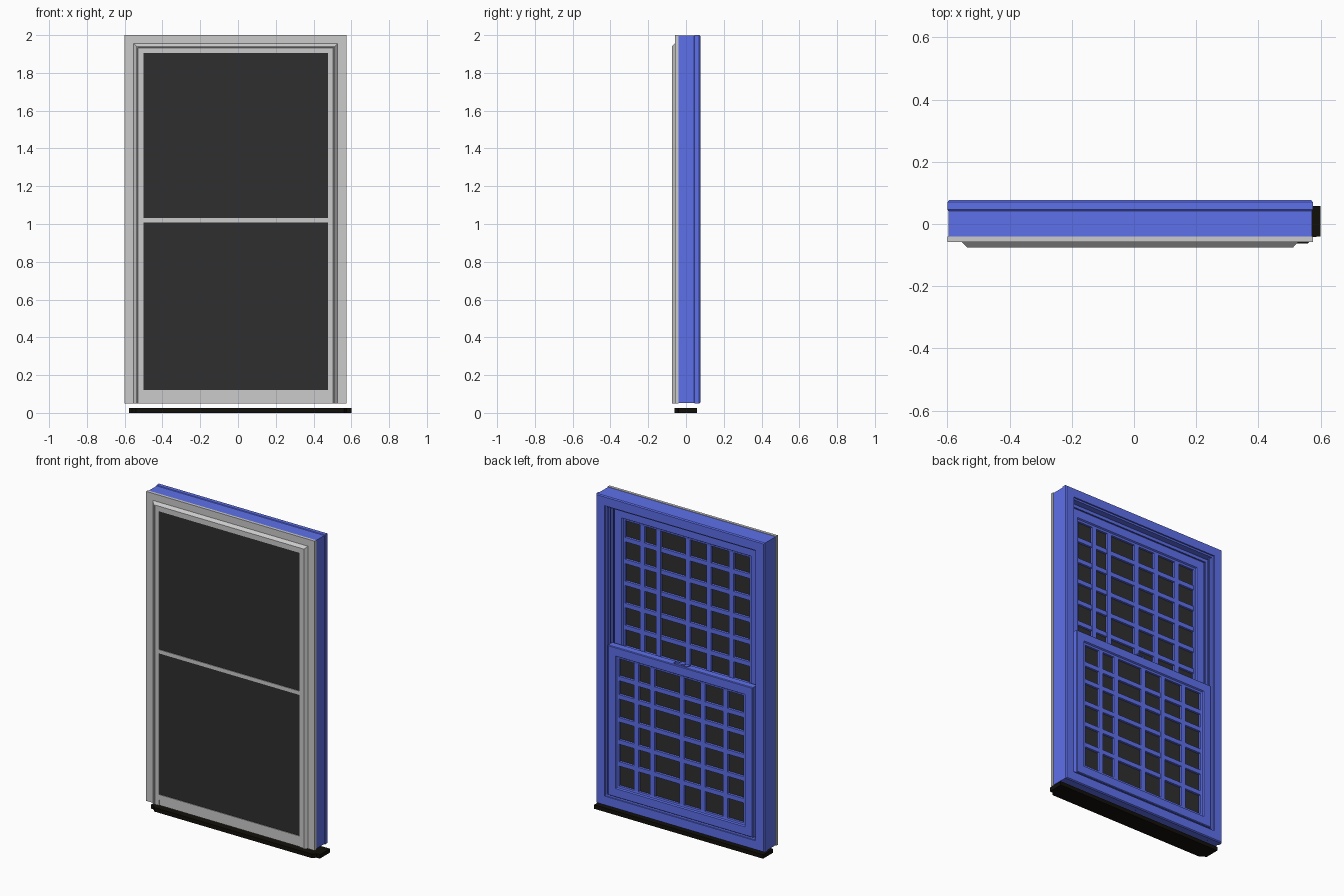
import bpy, bmesh

if "Cube" in bpy.data.objects:
    bpy.data.objects.remove(bpy.data.objects["Cube"])

CX = -0.0125          # window centre line
HW = 0.5875           # half width of the whole frame


def mat(name, col):
    m = bpy.data.materials.new(name)
    m.diffuse_color = (*col, 1)
    m.use_nodes = True
    m.node_tree.nodes["Principled BSDF"].inputs["Base Color"].default_value = m.diffuse_color
    return m


BLUE = mat("blue_paint", (0.11, 0.16, 0.82))
DARK = mat("dark_glass", (0.028, 0.028, 0.028))
BLACK = mat("black_sill", (0.006, 0.005, 0.003))


def finish(name, bm, material=None):
    bmesh.ops.recalc_face_normals(bm, faces=bm.faces)
    me = bpy.data.meshes.new(name)
    bm.to_mesh(me)
    bm.free()
    ob = bpy.data.objects.new(name, me)
    bpy.context.collection.objects.link(ob)
    if material:
        me.materials.append(material)
    return ob


def ring(name, half, z0, z1, profile, material=None, open_bottom=False):
    """Mitred rectangular frame: profile = closed list of (inset, y)."""
    bm = bmesh.new()
    loops = []
    for d, y in profile:
        zb = z0 if open_bottom else z0 + d
        loops.append([bm.verts.new(p) for p in (
            (CX - half + d, y, zb), (CX - half + d, y, z1 - d),
            (CX + half - d, y, z1 - d), (CX + half - d, y, zb))])
    n = len(loops)
    for i in range(n):
        a, b = loops[i], loops[(i + 1) % n]
        for k in range(3 if open_bottom else 4):
            m = (k + 1) % 4
            bm.faces.new((a[k], a[m], b[m], b[k]))
    if open_bottom:
        bm.faces.new([l[0] for l in loops])
        bm.faces.new([l[3] for l in loops])
    return finish(name, bm, material)


def add_box(bm, x0, x1, y0, y1, z0, z1, taper=0.0, tz=None):
    """Box whose +y face may be inset by taper in x and tz in z."""
    tz = taper if tz is None else tz
    a = [bm.verts.new(p) for p in ((x0, y0, z0), (x1, y0, z0), (x1, y0, z1), (x0, y0, z1))]
    b = [bm.verts.new(p) for p in ((x0 + taper, y1, z0 + tz), (x1 - taper, y1, z0 + tz),
                                   (x1 - taper, y1, z1 - tz), (x0 + taper, y1, z1 - tz))]
    bm.faces.new(a)
    bm.faces.new(b)
    for k in range(4):
        m = (k + 1) % 4
        bm.faces.new((a[k], a[m], b[m], b[k]))


def box(name, *dims, material=None):
    bm = bmesh.new()
    add_box(bm, *dims)
    return finish(name, bm, material)


# Main blue frame, its body a hair narrower than the back flange
ring("window_frame", HW, 0.05, 2.0,
     [(0.003, -0.042), (0.003, 0.042), (0, 0.046), (0, 0.07), (0.005, 0.077),
      (0.06, 0.077), (0.06, 0.068), (0.07, 0.066), (0.07, -0.042)], BLUE)

# Grey exterior casing and bevelled inner trim
ring("outer_casing", HW, 0.05, 2.0, [(0, -0.058), (0, -0.041), (0.06, -0.041), (0.06, -0.058)])
ring("front_trim", 0.5415, 0.05, 1.957,
     [(0, -0.057), (0.017, -0.075), (0.022, -0.075), (0.025, -0.069), (0.0525, -0.069),
      (0.0525, -0.044), (0, -0.044)], open_bottom=True)
box("bottom_trim", CX - 0.517, CX + 0.517, -0.069, -0.044, 0.085, 0.12)
box("bottom_trim_step", CX - 0.53, CX + 0.53, -0.064, -0.042, 0.05, 0.086)
box("screen_mid_rail", CX - 0.49, CX + 0.49, -0.069, -0.046, 1.009, 1.033)

# Dark screens on the front
for name, z0, z1 in (("lower_screen", 0.115, 1.012), ("upper_screen", 1.03, 1.91)):
    box(name, CX - 0.495, CX + 0.495, -0.065, -0.058, z0, z1, material=DARK)

# Sashes with their muntin grids and glass
COLS = (0.302, 0.189, -0.016, -0.163, -0.318)


def sash(name, z0, z1, yb, yf, rows):
    ring(name + "_sash", 0.505, z0, z1,
         [(0, yb), (0, yf - 0.004), (0.004, yf), (0.055, yf), (0.06, yf - 0.008),
          (0.072, yf - 0.010), (0.074, yf - 0.02), (0.074, yb)], BLUE)
    box(name + "_glass", CX - 0.45, CX + 0.45, yf - 0.028, yf - 0.02, z0 + 0.06, z1 - 0.06, material=DARK)
    bm = bmesh.new()
    y0, y1, w = yf - 0.021, yf - 0.010, 0.019
    for x in COLS:
        add_box(bm, x - w, x + w, y0, y1, z0 + 0.06, z1 - 0.06, 0.003, 0)
    for z in rows:
        add_box(bm, CX - 0.44, CX + 0.44, y0, y1 - 0.0005, z - w + 0.002, z + w - 0.002, 0, 0.003)
    finish(name + "_muntins", bm, BLUE)


sash("lower", 0.122, 1.067, 0.03, 0.075, (0.871, 0.756, 0.611, 0.471, 0.333))
sash("upper", 0.98, 1.915, -0.03, 0.015, (1.724, 1.586, 1.448, 1.309, 1.170))

# Side tracks and head pieces inside the frame
for s, side in ((-1, "left"), (1, "right")):
    bm = bmesh.new()
    for y0, y1, w in ((-0.042, -0.032, 0.49), (0.018, 0.027, 0.503), (0.045, 0.051, 0.508)):
        xs = sorted((CX + s * w, CX + s * 0.52))
        add_box(bm, xs[0], xs[1], y0, y1, 0.11, 1.94)
    finish(side + "_track", bm, BLUE)
box("head_liner", CX - 0.52, CX + 0.52, -0.042, -0.032, 1.9, 1.94, material=BLUE)
box("head_stop", CX - 0.52, CX + 0.52, 0.018, 0.027, 1.91, 1.94, material=BLUE)

# Sash lock on the meeting rail
bpy.ops.mesh.primitive_cylinder_add(vertices=24, radius=0.018, depth=0.014, location=(CX, 0.05, 1.072))
lock = bpy.context.object
lock.name = "lock_base"
lock.data.materials.append(BLUE)
bpy.ops.object.shade_smooth_by_angle()
box("lock_plate", CX - 0.045, CX + 0.045, 0.034, 0.066, 1.066, 1.071, 0.008, 0, material=BLUE)
box("lock_lever", CX - 0.01, CX + 0.05, 0.058, 0.071, 1.073, 1.08, 0.004, 0, material=BLUE)

# Black sill plate below, narrowed towards the front
outline = [(-0.578, 0.058), (0.6, 0.058), (0.6, -0.04), (0.575, -0.042),
           (0.56, -0.062), (-0.54, -0.062), (-0.56, -0.042), (-0.578, -0.04)]
bm = bmesh.new()
low, high = ([bm.verts.new((x, y, z)) for x, y in outline] for z in (0.0, 0.025))
bm.faces.new(low)
bm.faces.new(high)
for i in range(8):
    j = (i + 1) % 8
    bm.faces.new((low[i], low[j], high[j], high[i]))
finish("sill_plate", bm, BLACK)
